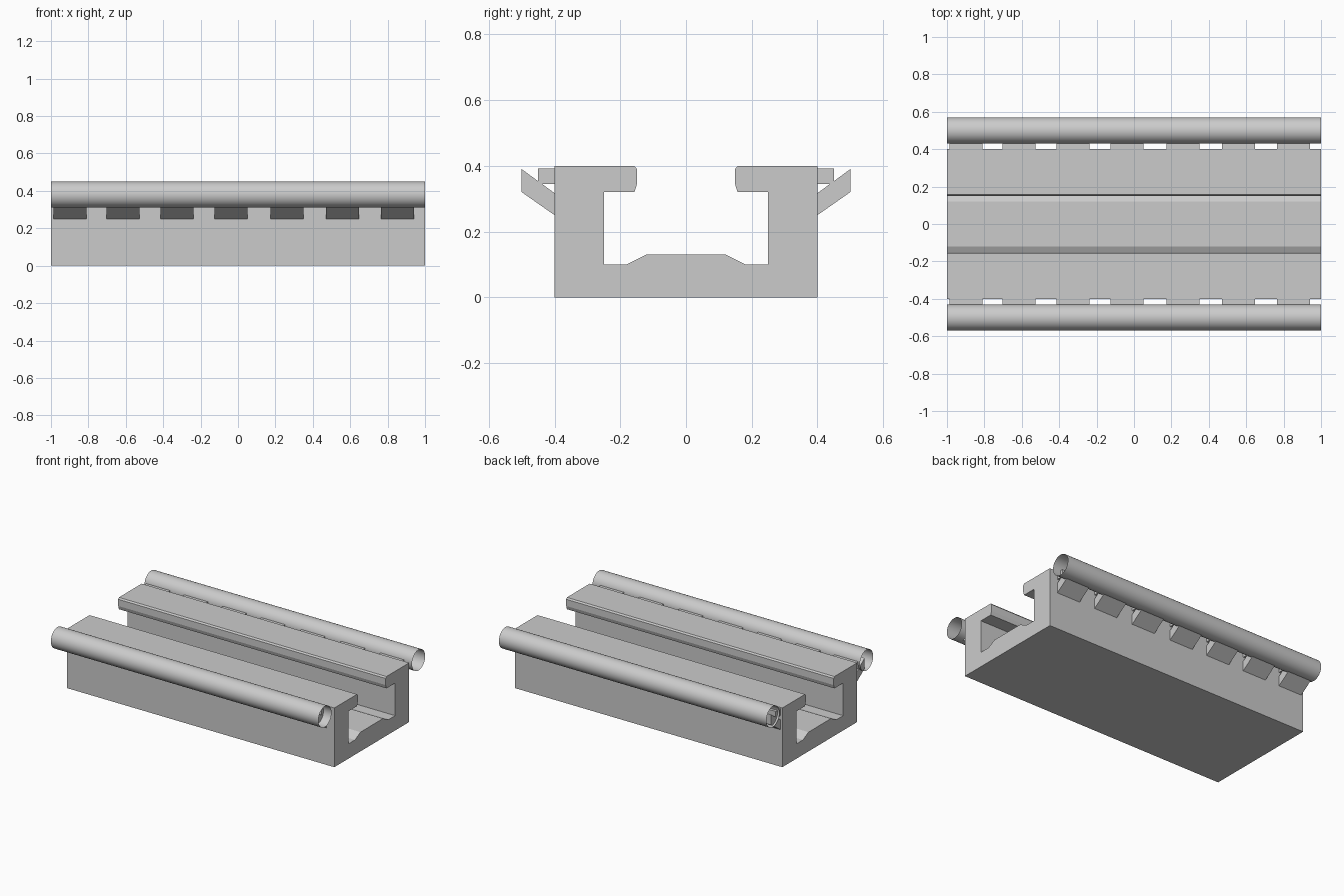
import bpy, bmesh
from math import radians

if "Cube" in bpy.data.objects:
    bpy.data.objects.remove(bpy.data.objects["Cube"])


def extrude_profile(name, points, x0, x1):
    """Solid made by sweeping a (y, z) outline along x."""
    bm = bmesh.new()
    face = bm.faces.new([bm.verts.new((x0, y, z)) for y, z in points])
    swept = bmesh.ops.extrude_face_region(bm, geom=[face])
    verts = [v for v in swept["geom"] if isinstance(v, bmesh.types.BMVert)]
    bmesh.ops.translate(bm, verts=verts, vec=(x1 - x0, 0, 0))
    bmesh.ops.recalc_face_normals(bm, faces=bm.faces)
    mesh = bpy.data.meshes.new(name)
    bm.to_mesh(mesh)
    bm.free()
    obj = bpy.data.objects.new(name, mesh)
    bpy.context.collection.objects.link(obj)
    return obj


# Slotted channel body: half outline from floor centre to base, mirrored
half = [(0.12, 0.13), (0.18, 0.10), (0.25, 0.10), (0.25, 0.32),
        (0.157, 0.32), (0.149, 0.345), (0.149, 0.39), (0.157, 0.40),
        (0.40, 0.40), (0.40, 0.0)]
extrude_profile("channel_body", half + [(-y, z) for y, z in reversed(half)], -1, 1)

# Bracket outlines: slanted strut and short horizontal arm
strut = [(0.40, 0.25), (0.50, 0.32), (0.50, 0.39), (0.40, 0.317)]
arm = [(0.40, 0.345), (0.45, 0.345), (0.45, 0.392), (0.40, 0.392)]
centres = [-0.898, -0.615, -0.326, -0.037, 0.262, 0.559, 0.853]

for side, s in (("front", -1), ("back", 1)):
    # Row of brackets
    for i, x in enumerate(centres, 1):
        for part, outline in (("strut", strut), ("arm", arm)):
            extrude_profile(f"{side}_{part}_{i}", [(s * y, z) for y, z in outline],
                            x - 0.088, x + 0.088)

    # Open-ended side tube
    bpy.ops.mesh.primitive_cylinder_add(vertices=48, radius=0.07, depth=2,
                                        end_fill_type='NOTHING',
                                        location=(0, s * 0.5, 0.38),
                                        rotation=(0, radians(90), 0))
    tube = bpy.context.object
    tube.name = f"{side}_tube"
    bpy.ops.object.shade_smooth_by_angle(angle=radians(30))
